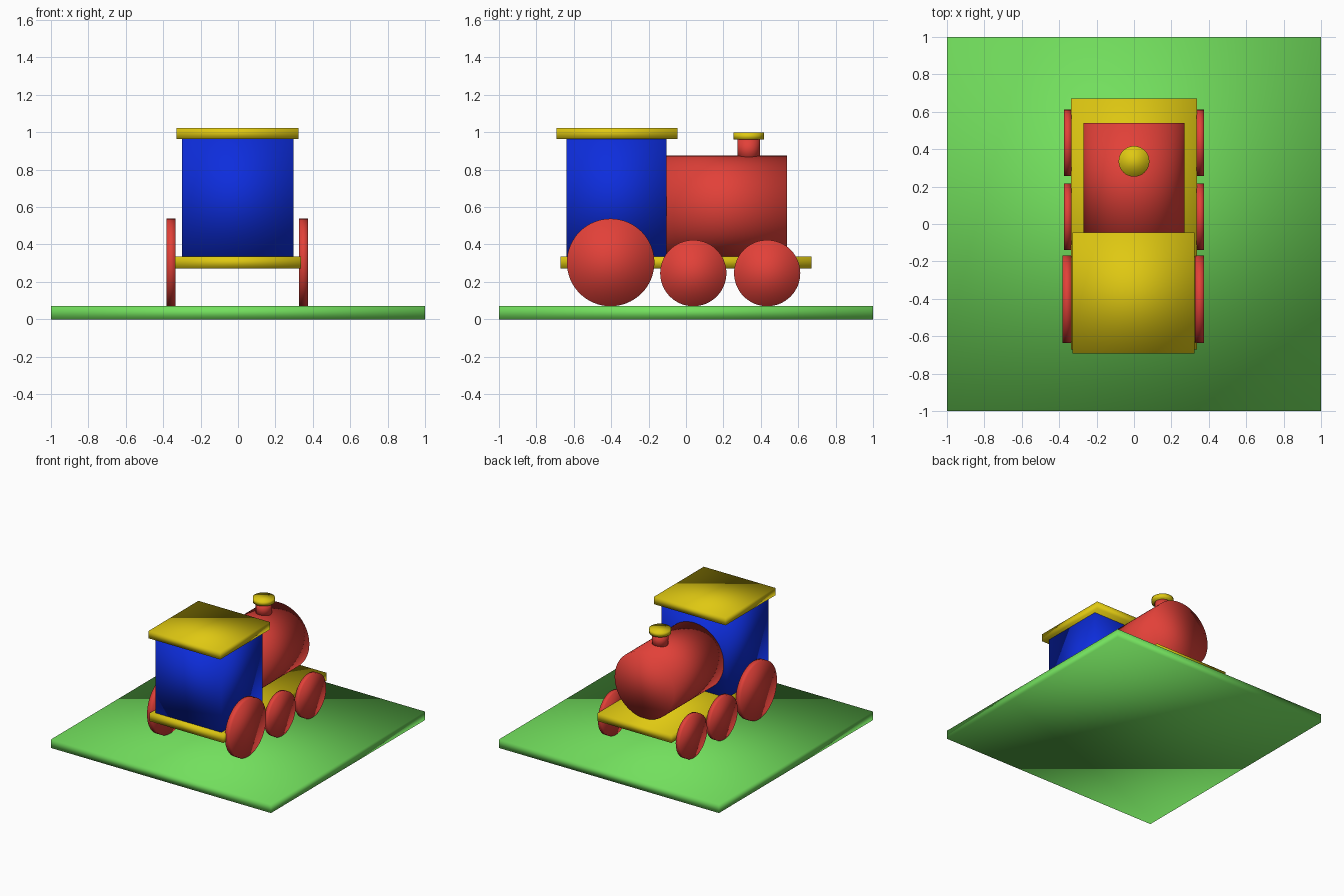
import bpy
import math

if "Cube" in bpy.data.objects:
    bpy.data.objects.remove(bpy.data.objects["Cube"])


def make_material(name, rgb):
    mat = bpy.data.materials.new(name)
    mat.use_nodes = True
    mat.diffuse_color = (*rgb, 1)
    mat.node_tree.nodes["Principled BSDF"].inputs["Base Color"].default_value = (*rgb, 1)
    return mat


green = make_material("grass_green", (0.17, 0.74, 0.11))
red = make_material("bright_red", (0.76, 0.052, 0.04))
blue = make_material("deep_blue", (0.004, 0.026, 0.72))
yellow = make_material("golden_yellow", (0.74, 0.58, 0.006))


def finish(name, mat):
    """Name, colour and softly shade the new part."""
    obj = bpy.context.object
    obj.name = obj.data.name = name
    obj.data.materials.append(mat)
    bpy.ops.object.transform_apply(location=False, rotation=True, scale=True)
    bpy.ops.object.shade_smooth()
    return obj


def box(name, mat, low, high):
    centre = [(a + b) / 2 for a, b in zip(low, high)]
    bpy.ops.mesh.primitive_cube_add(size=1, location=centre)
    bpy.context.object.scale = [b - a for a, b in zip(low, high)]
    return finish(name, mat)


def cylinder(name, mat, centre, radius, depth, rotation=(0, 0, 0)):
    bpy.ops.mesh.primitive_cylinder_add(vertices=64, radius=radius, depth=depth,
                                        location=centre, rotation=rotation)
    return finish(name, mat)


# Ground slab and chassis
box("ground", green, (-1, -1, 0), (1, 1, 0.07))
box("chassis", yellow, (-0.336, -0.67, 0.272), (0.336, 0.67, 0.337))

# Cab with its overhanging roof
box("cab", blue, (-0.3, -0.64, 0.337), (0.297, -0.105, 0.965))
box("cab_roof", yellow, (-0.328, -0.692, 0.963), (0.323, -0.046, 1.024))

# Boiler lying along y, chimney and its cap
cylinder("boiler", red, (0, 0.218, 0.605), 0.27, 0.645, (math.pi / 2, 0, 0))
cylinder("chimney", red, (0, 0.335, 0.91), 0.06, 0.12)
cylinder("chimney_cap", yellow, (0, 0.335, 0.979), 0.082, 0.037)

# Wheels in pairs, standing on the ground: name, y, radius, thickness, x offset
WHEELS = [
    ("large_wheel", -0.403, 0.234, 0.048, -0.003),
    ("middle_wheel", 0.039, 0.177, 0.039, 0),
    ("end_wheel", 0.434, 0.177, 0.039, 0),
]
for name, y, radius, thickness, shift in WHEELS:
    for side, sign in (("left", 1), ("right", -1)):
        cylinder(side + "_" + name, red, (sign * 0.354 + shift, y, 0.07 + radius),
                 radius, thickness, (0, math.pi / 2, 0))
